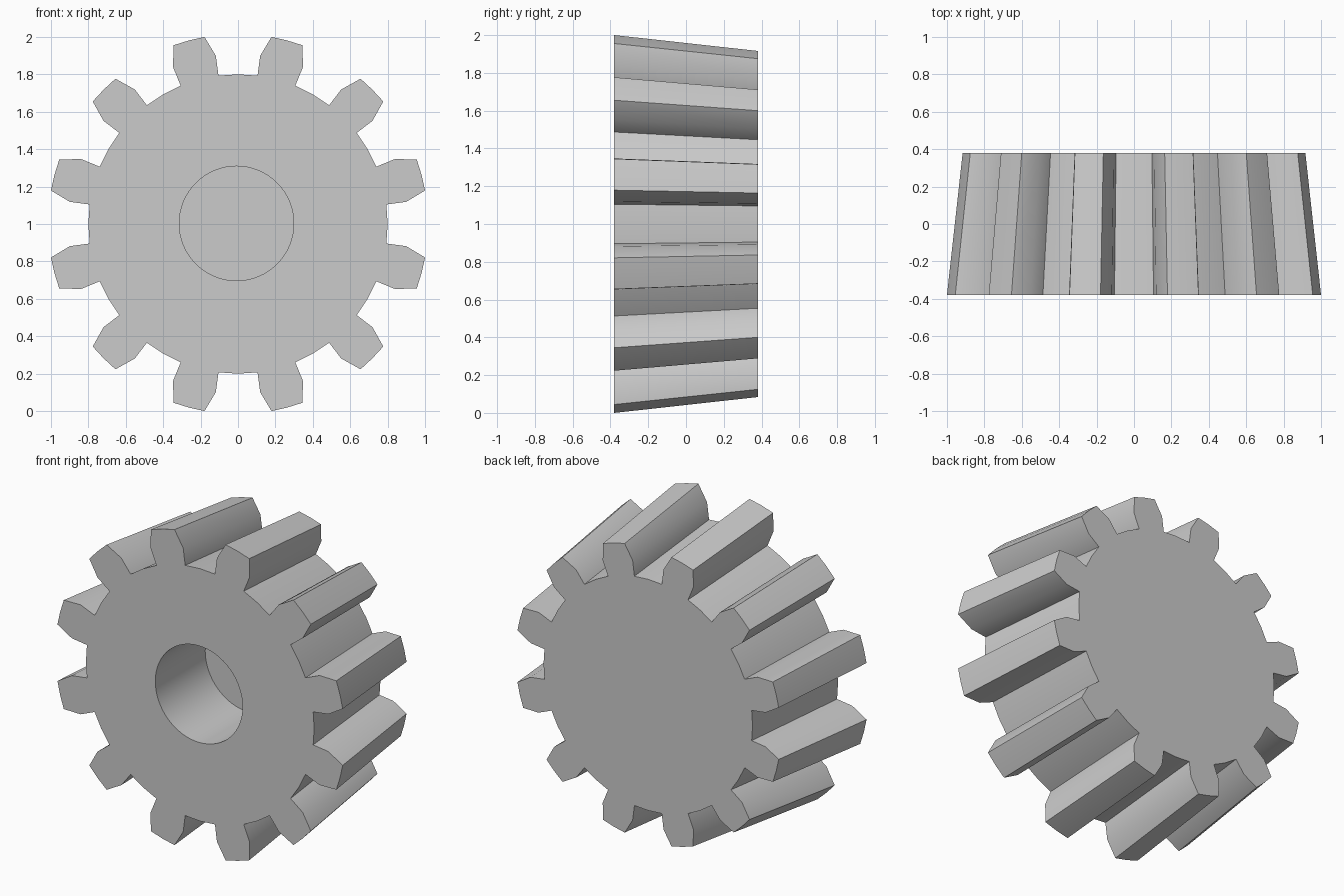
import bpy
import bmesh
from math import sin, cos, pi, radians

if "Cube" in bpy.data.objects:
    bpy.data.objects.remove(bpy.data.objects["Cube"], do_unlink=True)

TEETH = 12
ROOT, PITCH, TIP = 0.80, 0.907, 1.016
FRONT, BACK, TAPER = -0.38, 0.38, 0.916
BORE, BORE_FLOOR = 0.306, 0.12

# One tooth and the gap before it: (radius, angle from the tooth centre)
TOOTH = [(ROOT, -15), (ROOT, -7.5), (PITCH, -7.5), (TIP, -4.85), (TIP, 0),
         (TIP, 4.85), (PITCH, 7.5), (ROOT, 7.5)]


def ring(bm, points, y, scale=1.0, cx=0.0, cz=1.0):
    return [bm.verts.new((cx + scale * r * sin(a), y, cz + scale * r * cos(a)))
            for r, a in points]


def walls(bm, a, b):
    for i in range(len(a)):
        j = (i + 1) % len(a)
        bm.faces.new((a[i], a[j], b[j], b[i]))


def loop_edges(bm, ring_verts):
    return [bm.edges.get((v, ring_verts[i - 1])) for i, v in enumerate(ring_verts)]


bm = bmesh.new()

# Tapered toothed body
step = 2 * pi / TEETH
profile = [(r, radians(a) + step * (k + 0.5)) for k in range(TEETH) for r, a in TOOTH]
front = ring(bm, profile, FRONT)
back = ring(bm, profile, BACK, TAPER)
walls(bm, front, back)
bm.faces.new(back)

# Blind bore in the front
circle = [(BORE, 2 * pi * i / 64) for i in range(64)]
mouth = ring(bm, circle, FRONT, cx=-0.008, cz=1.003)
floor = ring(bm, circle, BORE_FLOOR, cx=-0.008, cz=1.003)
walls(bm, mouth, floor)
bm.faces.new(floor)

# Front face around the bore
bmesh.ops.triangle_fill(bm, use_beauty=True,
                        edges=loop_edges(bm, front) + loop_edges(bm, mouth))
bmesh.ops.recalc_face_normals(bm, faces=bm.faces)

mesh = bpy.data.meshes.new("gear")
bm.to_mesh(mesh)
bm.free()
gear = bpy.data.objects.new("gear", mesh)
bpy.context.collection.objects.link(gear)

# Grey finish
grey = bpy.data.materials.new("plain_grey")
grey.use_nodes = True
colour = (0.6, 0.6, 0.6, 1.0)
grey.diffuse_color = colour
grey.node_tree.nodes["Principled BSDF"].inputs["Base Color"].default_value = colour
mesh.materials.append(grey)

# Smooth shading with crisp edges
bpy.ops.object.select_all(action="DESELECT")
gear.select_set(True)
bpy.context.view_layer.objects.active = gear
bpy.ops.object.shade_smooth_by_angle(angle=radians(30))
